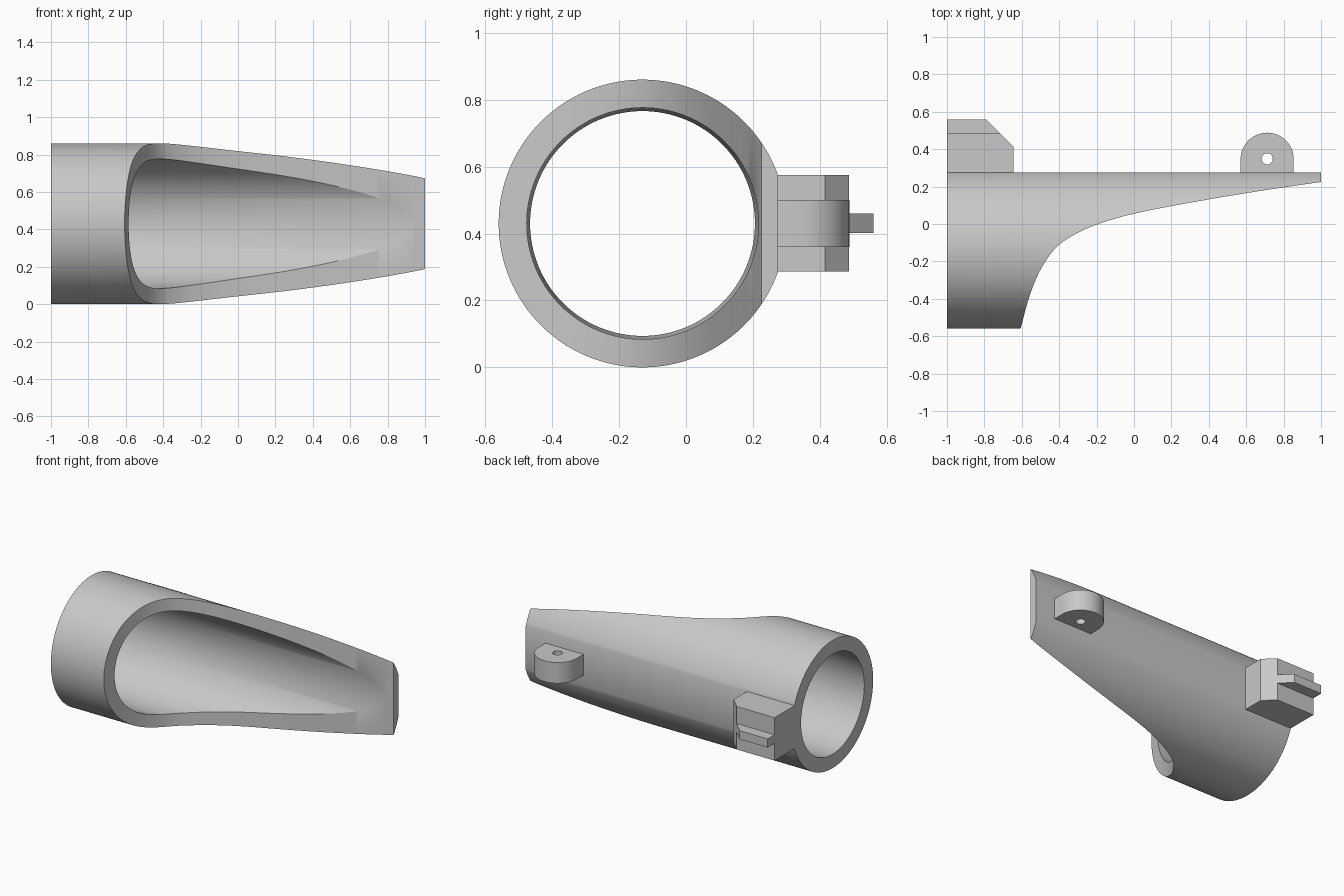
import bpy
import bmesh
import math
from mathutils import Vector

if "Cube" in bpy.data.objects:
    bpy.data.objects.remove(bpy.data.objects["Cube"], do_unlink=True)

grey = bpy.data.materials.new("matte grey")
grey.use_nodes = True
COLOUR = (0.58, 0.58, 0.58, 1)
grey.diffuse_color = COLOUR
grey.node_tree.nodes["Principled BSDF"].inputs["Base Color"].default_value = COLOUR

AXIS_Y, AXIS_Z, RADIUS, FLAT_Y = -0.13, 0.43, 0.43, 0.275


def loft(name, rings):
    """Closed solid through a list of rings with equal point counts."""
    bm = bmesh.new()
    loops = [[bm.verts.new(p) for p in ring] for ring in rings]
    n = len(loops[0])
    for a, b in zip(loops, loops[1:]):
        for i in range(n):
            j = (i + 1) % n
            bm.faces.new((a[i], a[j], b[j], b[i]))
    bm.faces.new(loops[0][::-1])
    bm.faces.new(loops[-1])
    bmesh.ops.recalc_face_normals(bm, faces=bm.faces)
    mesh = bpy.data.meshes.new(name)
    bm.to_mesh(mesh)
    bm.free()
    mesh.materials.append(grey)
    obj = bpy.data.objects.new(name, mesh)
    bpy.context.collection.objects.link(obj)
    return obj


def plate(name, outline, z0, z1):
    """Outline in plan, extruded upward."""
    return loft(name, [[(x, y, z) for x, y in outline] for z in (z0, z1)])


def arc(cx, cy, r, a0, a1, n):
    return [(cx + r * math.cos(a0 + (a1 - a0) * i / n),
             cy + r * math.sin(a0 + (a1 - a0) * i / n)) for i in range(n + 1)]


def activate(obj):
    bpy.ops.object.select_all(action='DESELECT')
    obj.select_set(True)
    bpy.context.view_layer.objects.active = obj


def cut(obj, cutter):
    cutter.hide_render = True
    mod = obj.modifiers.new("cut", 'BOOLEAN')
    mod.operation, mod.solver, mod.object = 'DIFFERENCE', 'EXACT', cutter
    activate(obj)
    bpy.ops.object.modifier_apply(modifier=mod.name)
    bpy.data.objects.remove(cutter, do_unlink=True)


def spline(points, steps=8):
    """Smooth curve through the points."""
    p = [Vector(q) for q in points]
    p = [2 * p[0] - p[1]] + p + [2 * p[-1] - p[-2]]
    out = []
    for a, b, c, d in zip(p, p[1:], p[2:], p[3:]):
        for i in range(steps):
            t = i / steps
            out.append(0.5 * (2 * b + (c - a) * t + (2 * a - 5 * b + 4 * c - d) * t ** 2
                              + (3 * b - a - 3 * c + d) * t ** 3))
    return [tuple(v) for v in out + [p[-2]]]


# Tube with a flat strip along the back
half = math.acos((FLAT_Y - AXIS_Y) / RADIUS)
section = arc(AXIS_Y, AXIS_Z, RADIUS, half, 2 * math.pi - half, 120)
tube = loft("scoop_tube", [[(x, y, z) for y, z in section] for x in (-1, 1)])

# Bore, a little narrower at the closed-ring end
bore = loft("bore_cutter", [
    [(x, y, z) for y, z in arc(AXIS_Y, AXIS_Z, r, 0, 2 * math.pi, 128)[:-1]]
    for x, r in ((-1.1, 0.336), (-1.0, 0.336), (-0.6, 0.346), (1.1, 0.347))])
cut(tube, bore)

# Sweeping cut that opens the front
sweep = spline([(-0.628, -0.65), (-0.605, -0.555), (-0.56, -0.39), (-0.5, -0.245),
                (-0.42, -0.13), (-0.32, -0.058), (-0.19, 0.0), (0, 0.055),
                (0.3, 0.114), (0.65, 0.173), (1, 0.225), (1.1, 0.24)])
cut(tube, plate("front_cutter", sweep + [(1.1, -0.65)], -0.2, 1.1))

# Chamfered mounting block and its tongue
block = plate("mounting_block", [(-1, 0.25), (-0.645, 0.25), (-0.645, 0.415),
                                 (-0.718, 0.487), (-1, 0.487)], 0.286, 0.575)
tongue = plate("block_tongue", [(-1, 0.47), (-0.701, 0.47), (-0.79, 0.56), (-1, 0.56)],
               0.402, 0.46)

# Rounded lug with a pin hole
lug = plate("pin_lug", [(0.57, 0.25), (0.854, 0.25)]
            + arc(0.712, 0.346, 0.142, 0, math.pi, 40), 0.36, 0.5)
cut(lug, plate("pin_cutter", arc(0.712, 0.348, 0.03, 0, 2 * math.pi, 32)[:-1], 0.3, 0.6))

for obj in (tube, lug):
    activate(obj)
    bpy.ops.object.shade_smooth_by_angle(angle=math.radians(25))
